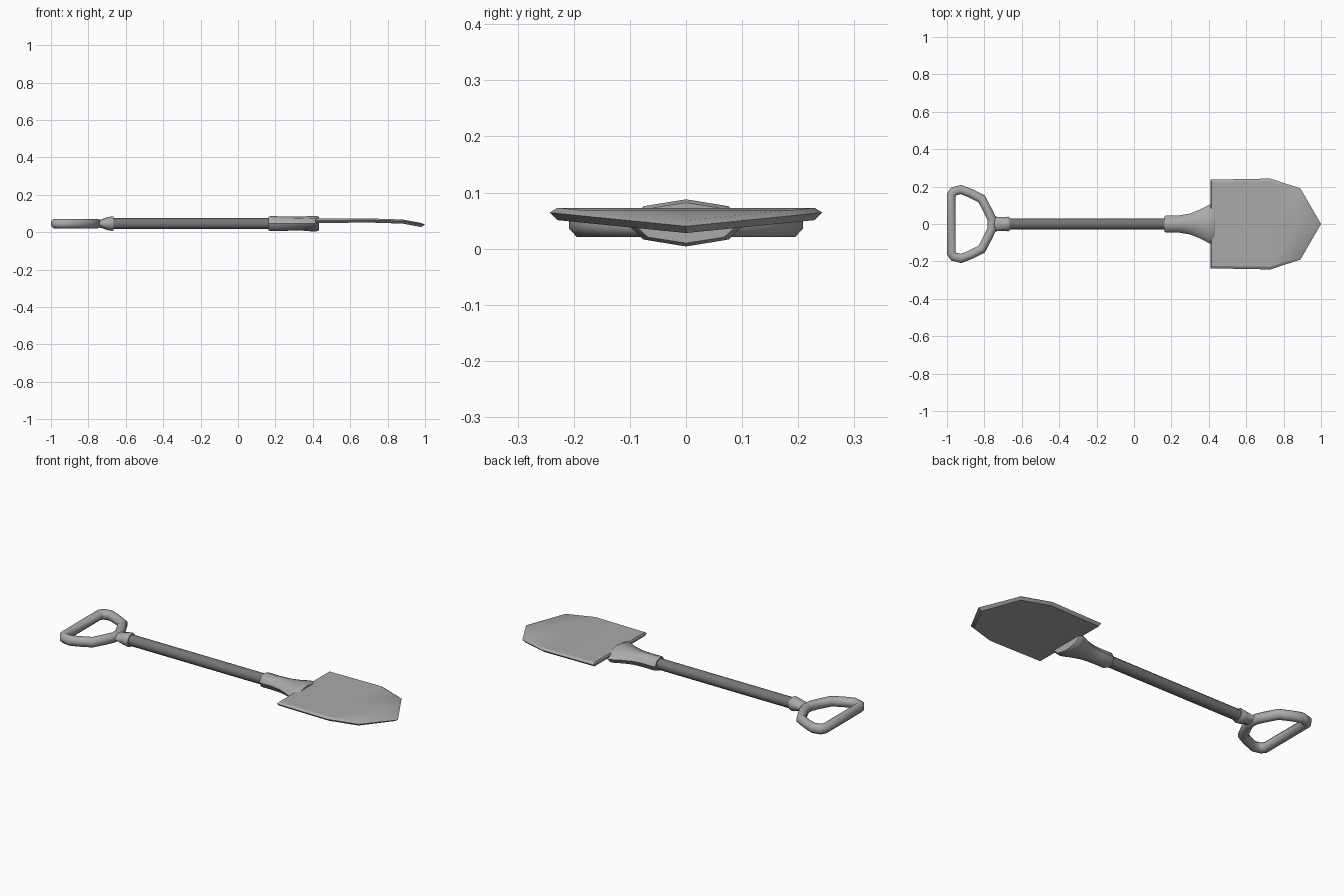
import bpy, bmesh, math
from mathutils import Vector

cube = bpy.data.objects.get("Cube")
if cube:
    bpy.data.objects.remove(cube)


def material(name, v):
    m = bpy.data.materials.new(name)
    m.use_nodes = True
    m.diffuse_color = (v, v, v, 1)
    m.node_tree.nodes["Principled BSDF"].inputs["Base Color"].default_value = (v, v, v, 1)
    return m


steel = material("light grey steel", 0.40)
dark = material("dark grey shaft", 0.18)
AXIS_Z = 0.046


def finish(bm, name, mat, angle):
    bmesh.ops.remove_doubles(bm, verts=bm.verts, dist=0.0001)
    bmesh.ops.recalc_face_normals(bm, faces=bm.faces)
    mesh = bpy.data.meshes.new(name)
    bm.to_mesh(mesh)
    bm.free()
    mesh.materials.append(mat)
    ob = bpy.data.objects.new(name, mesh)
    bpy.context.collection.objects.link(ob)
    bpy.ops.object.select_all(action="DESELECT")
    ob.select_set(True)
    bpy.context.view_layer.objects.active = ob
    bpy.ops.object.shade_smooth_by_angle(angle=math.radians(angle))
    return ob


def loft(name, rings, mat, closed=False, angle=45):
    """Skin a list of point rings, capped or joined into a loop."""
    bm = bmesh.new()
    loops = [[bm.verts.new(p) for p in ring] for ring in rings]
    pairs = list(zip(loops, loops[1:]))
    if closed:
        pairs.append((loops[-1], loops[0]))
    else:
        bm.faces.new(loops[0])
        bm.faces.new(loops[-1])
    n = len(loops[0])
    for a, b in pairs:
        for i in range(n):
            j = (i + 1) % n
            bm.faces.new((a[i], a[j], b[j], b[i]))
    return finish(bm, name, mat, angle)


def section(x, hy, hz, sides=12, z=AXIS_Z):
    """Oval cross-section across the shaft direction."""
    turns = [2 * math.pi * i / sides for i in range(sides)]
    return [(x, hy * math.sin(t), z + hz * math.cos(t)) for t in turns]


# Shaft
loft("shaft", [section(x, 0.03, 0.03) for x in (-0.70, 0.20)], dark)

# Socket flaring out over the blade
profile = [(0.163, 0.042, 0.036), (0.172, 0.046, 0.04), (0.24, 0.046, 0.039),
           (0.30, 0.056, 0.037), (0.35, 0.076, 0.038), (0.40, 0.102, 0.042),
           (0.418, 0.107, 0.042), (0.432, 0.096, 0.036)]
loft("socket", [section(*p, sides=8) for p in profile], steel)

# Collar between shaft and handle
profile = [(-0.665, 0.036, 0.036), (-0.672, 0.039, 0.039), (-0.70, 0.037, 0.034),
           (-0.73, 0.038, 0.023), (-0.765, 0.05, 0.018)]
loft("handle_collar", [section(*p) for p in profile], steel)

# D-shaped handle, swept around half a path and its mirror
half = [(-0.977, 0.155), (-0.963, 0.175), (-0.925, 0.184), (-0.875, 0.165),
        (-0.815, 0.135), (-0.778, 0.065), (-0.76, 0.025)]
path = [Vector((x, y)) for x, y in half]
path += [Vector((x, -y)) for x, y in reversed(half)]
rings = []
for i, p in enumerate(path):
    a = (p - path[i - 1]).normalized()
    b = (path[(i + 1) % len(path)] - p).normalized()
    along = (a + b).normalized()
    out = Vector((-along.y, along.x)) / max(0.8, along.dot(a))
    ring = []
    for k in range(8):
        t = 2 * math.pi * (k + 0.5) / 8
        q = p + out * 0.0255 * math.cos(t)
        ring.append((q.x, q.y, AXIS_Z + 0.0275 * math.sin(t)))
    rings.append(ring)
loft("handle_grip", rings, steel, closed=True, angle=50)

# Dished blade: top, rim and bottom layers share one outline
stations = [(0.41, 0.237), (0.73, 0.243), (0.89, 0.19), (1.0, 0.0)]
inset = [(0.415, 0.224), (0.727, 0.229), (0.88, 0.181), (0.978, 0.0)]


def layer(bm, outline, z0):
    rows = []
    for x, w in outline:
        rows.append([bm.verts.new((x, s * w, z0 + 0.1 * w)) for s in (-1, 0, 1)] if w
                    else [bm.verts.new((x, 0, z0))] * 3)
    return rows


def border(rows):
    return [r[0] for r in rows] + [r[2] for r in reversed(rows[:-1])] + [rows[0][1]]


bm = bmesh.new()
top = layer(bm, inset, 0.05)
rim = layer(bm, stations, 0.04)
under = layer(bm, inset, 0.028)
for rows in (top, under):
    for a, b in zip(rows, rows[1:]):
        for s in (0, 1):
            corners = dict.fromkeys((a[s], a[s + 1], b[s + 1], b[s]))
            bm.faces.new(list(corners))
for upper, lower in ((top, rim), (rim, under)):
    u, v = border(upper), border(lower)
    for i in range(len(u)):
        bm.faces.new((u[i - 1], u[i], v[i], v[i - 1]))
# Drop the unused centre vertices of the rim layer
bmesh.ops.delete(bm, geom=[v for v in bm.verts if not v.link_faces], context="VERTS")
finish(bm, "blade", steel, 30)
